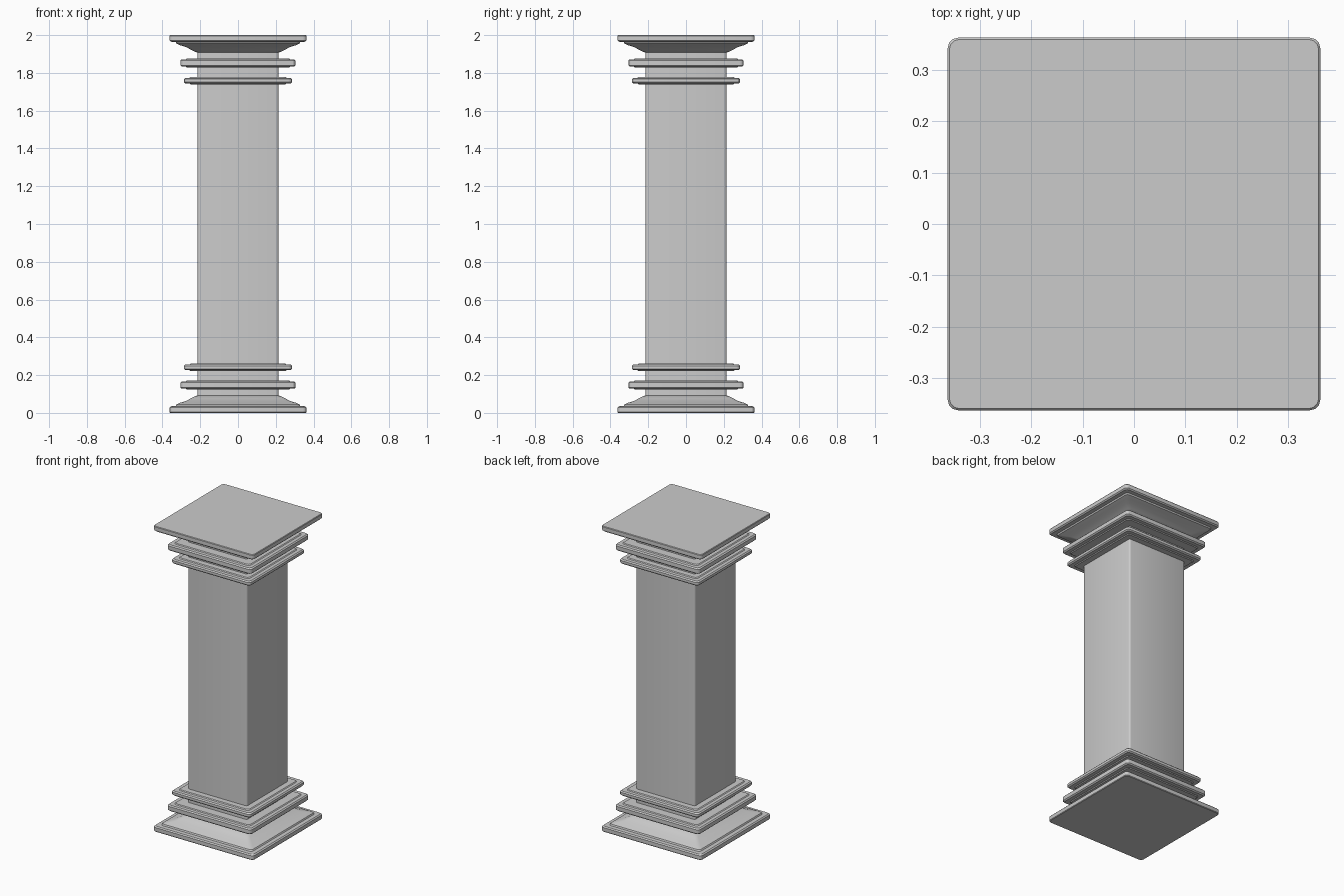
import bpy, bmesh
from math import sin, cos, pi, radians

if "Cube" in bpy.data.objects:
    bpy.data.objects.remove(bpy.data.objects["Cube"])

SEGS = 3  # segments in each rounded corner


def rounded_square(half, radius):
    """Outline of a square with rounded corners, counter-clockwise."""
    pts = []
    for k, (sx, sy) in enumerate([(1, 1), (-1, 1), (-1, -1), (1, -1)]):
        for i in range(SEGS + 1):
            a = k * pi / 2 + i / SEGS * pi / 2
            pts.append((sx * (half - radius) + radius * cos(a),
                        sy * (half - radius) + radius * sin(a)))
    return pts


def square_loft(name, profile, radius):
    """Closed solid through rounded squares given as (half width, z)."""
    bm = bmesh.new()
    rings = [[bm.verts.new((x, y, z)) for x, y in rounded_square(h, radius)]
             for h, z in profile]
    n = len(rings[0])
    for lo, hi in zip(rings, rings[1:]):
        for i in range(n):
            j = (i + 1) % n
            bm.faces.new((lo[i], lo[j], hi[j], hi[i]))
    bm.faces.new(rings[0][::-1])
    bm.faces.new(rings[-1])
    bmesh.ops.recalc_face_normals(bm, faces=bm.faces)
    mesh = bpy.data.meshes.new(name)
    bm.to_mesh(mesh)
    bm.free()
    obj = bpy.data.objects.new(name, mesh)
    bpy.context.collection.objects.link(obj)
    bpy.ops.object.select_all(action='DESELECT')
    obj.select_set(True)
    bpy.context.view_layer.objects.active = obj
    bpy.ops.object.shade_smooth_by_angle(angle=radians(30))
    return obj


def band(half, z0, z1):
    """Moulding ring profile: chamfered rim with a small step above and below."""
    c = 0.007
    return [(half - 0.035, z0 - 0.005), (half - 0.03, z0), (half - c, z0),
            (half, z0 + c), (half, z1 - c), (half - c, z1),
            (half - 0.03, z1), (half - 0.035, z1 + 0.005)]


# Lower mouldings; the capital repeats them upside down
parts = {
    "foot": [(0.36, 0), (0.363, 0.004), (0.363, 0.028), (0.356, 0.035),
             (0.33, 0.036), (0.326, 0.045), (0.305, 0.054), (0.275, 0.063),
             (0.25, 0.077), (0.225, 0.09), (0.21, 0.092)],
    "wide_band": band(0.305, 0.128, 0.167),
    "narrow_band": band(0.286, 0.226, 0.256),
}
for name, profile in parts.items():
    square_loft("base_" + name, profile, 0.02)
    square_loft("capital_" + name, [(h, 2 - z) for h, z in reversed(profile)], 0.02)

# Shaft
square_loft("shaft", [(0.214, 0.05), (0.214, 1.95)], 0.012)
